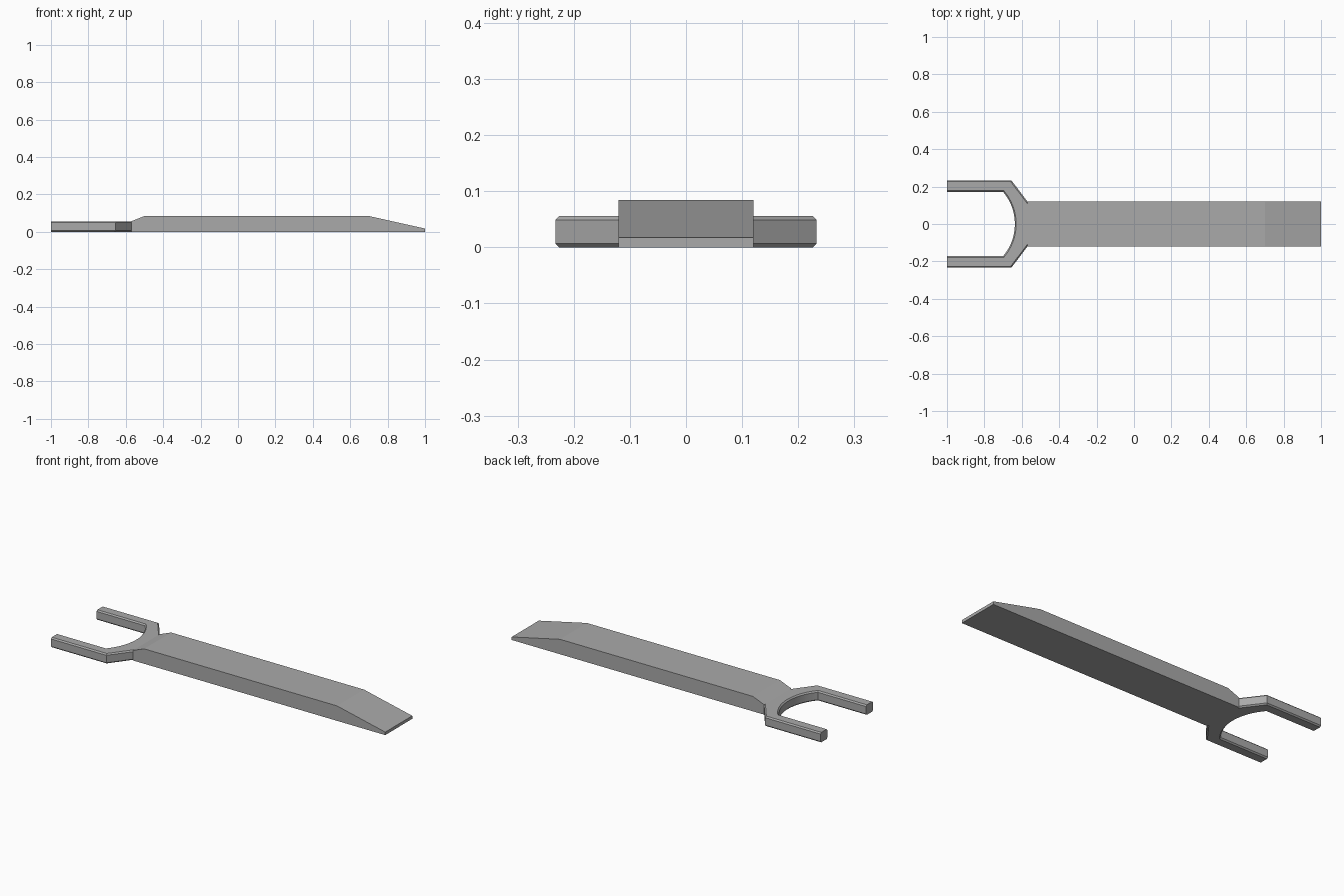
import bpy, bmesh, math
from mathutils import Vector

default = bpy.data.objects.get("Cube")
if default:
    bpy.data.objects.remove(default, do_unlink=True)

# Plain grey metal
metal = bpy.data.materials.new("grey_metal")
metal.use_nodes = True
grey = (0.4, 0.4, 0.4, 1)
metal.diffuse_color = grey
metal.node_tree.nodes["Principled BSDF"].inputs["Base Color"].default_value = grey

NECK, HALF_WIDTH, FORK_TOP = -0.57, 0.12, 0.056


def extrude_outline(points, offset):
    """Return a bmesh prism made from a flat outline."""
    bm = bmesh.new()
    face = bm.faces.new([bm.verts.new(p) for p in points])
    result = bmesh.ops.extrude_face_region(bm, geom=[face])
    moved = [v for v in result["geom"] if isinstance(v, bmesh.types.BMVert)]
    bmesh.ops.translate(bm, verts=moved, vec=Vector(offset))
    bmesh.ops.recalc_face_normals(bm, faces=bm.faces)
    return bm


def finish(bm, name):
    mesh = bpy.data.meshes.new(name)
    bm.to_mesh(mesh)
    bm.free()
    mesh.materials.append(metal)
    obj = bpy.data.objects.new(name, mesh)
    bpy.context.collection.objects.link(obj)
    return obj


# Flat bar with a sloped shoulder and a long tapered tip
side = [(NECK, 0), (1, 0), (1, 0.017), (0.7, 0.084), (-0.5, 0.084), (NECK, FORK_TOP)]
bar = extrude_outline([(x, -HALF_WIDTH, z) for x, z in side], (0, 2 * HALF_WIDTH, 0))
finish(bar, "tapered_bar")

# Fork outline: outer edge, then the curved throat between the prongs
outer = [(NECK, HALF_WIDTH), (-0.655, 0.233), (-1, 0.233), (-1, 0.172)]
radius, centre = 0.266, -0.903
sweep = math.asin(0.172 / radius)
steps = 24
throat = [(centre + radius * math.cos(a), radius * math.sin(a))
          for a in (sweep * (1 - 2 * i / steps) for i in range(steps + 1))]
outline = outer + throat + [(x, -y) for x, y in reversed(outer)]
fork = extrude_outline([(x, y, 0) for x, y in outline], (0, 0, FORK_TOP))

# Chamfer the long upper and lower edges, leaving prong tips and neck square
rims = []
for e in fork.edges:
    a, b = (v.co for v in e.verts)
    square_end = abs(a.x - b.x) < 0.0001 and (a.x < -0.99 or a.x > NECK - 0.001)
    if abs(a.z - b.z) < 0.0001 and not square_end:
        rims.append(e)
bmesh.ops.bevel(fork, geom=rims, offset=0.007, offset_type="OFFSET",
                segments=1, affect="EDGES", clamp_overlap=True)
fork_obj = finish(fork, "fork_head")

# Smooth the throat while keeping the chamfers crisp
bpy.ops.object.select_all(action="DESELECT")
fork_obj.select_set(True)
bpy.context.view_layer.objects.active = fork_obj
bpy.ops.object.shade_smooth_by_angle(angle=math.radians(20))
